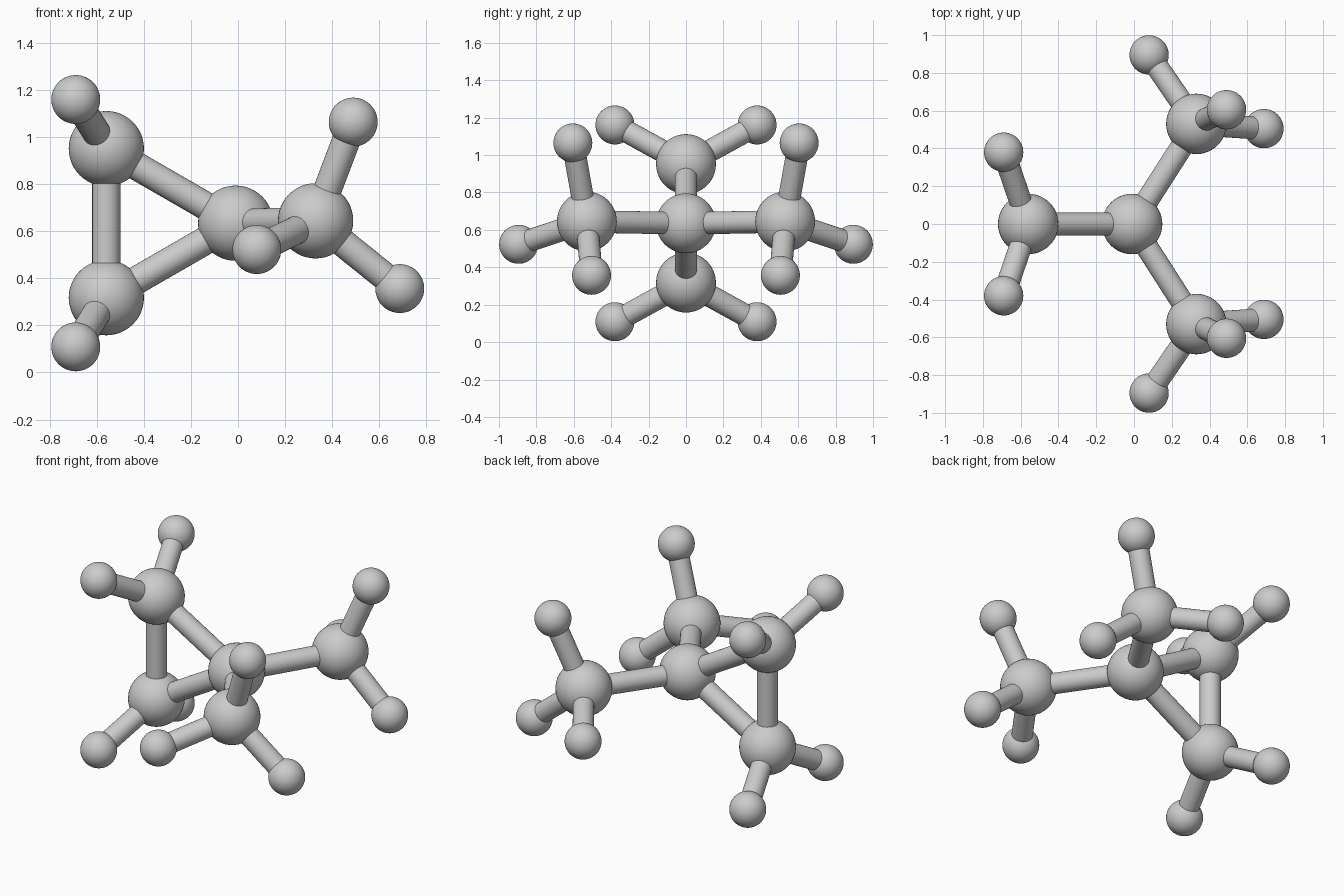
import bpy
from math import radians
from mathutils import Vector

if "Cube" in bpy.data.objects:
    bpy.data.objects.remove(bpy.data.objects["Cube"])

BIG_R, SMALL_R, BOND_R = 0.16, 0.104, 0.06


def smooth(ob):
    bpy.ops.object.shade_smooth_by_angle(angle=radians(40))
    return ob


def atom(name, pos, radius):
    bpy.ops.mesh.primitive_uv_sphere_add(segments=48, ring_count=24, radius=radius, location=pos)
    ob = bpy.context.object
    ob.name = name
    return smooth(ob)


def bond(name, a, b):
    a, b = Vector(a), Vector(b)
    bpy.ops.mesh.primitive_cylinder_add(vertices=32, radius=BOND_R, depth=(b - a).length,
                                        location=(a + b) / 2)
    ob = bpy.context.object
    ob.name = name
    ob.rotation_euler = (b - a).to_track_quat('Z', 'Y').to_euler()
    return smooth(ob)


# Central atom
MID_Z = 0.635
center = (-0.01, 0, MID_Z)
atom("center_atom", center, BIG_R)

# Triangle ring: upper and lower atoms, each with two small atoms
ring = {}
for level, s in (("upper", 1), ("lower", -1)):
    pos = ring[level] = (-0.56, 0, MID_Z + s * 0.317)
    atom(f"{level}_ring_atom", pos, BIG_R)
    bond(f"{level}_ring_bond", center, pos)
    for side, m in (("front", -1), ("back", 1)):
        tip = (-0.69, m * 0.38, MID_Z + s * 0.526)
        atom(f"{level}_{side}_small_atom", tip, SMALL_R)
        bond(f"{level}_{side}_small_bond", pos, tip)
bond("vertical_ring_bond", ring["lower"], ring["upper"])

# Front and back arms: one large atom with three small atoms, mirrored in y
tips = {"top": (0.49, 0.605, 1.065), "outer": (0.08, 0.895, 0.523), "low": (0.688, 0.505, 0.357)}
for side, m in (("front", -1), ("back", 1)):
    hub = (0.33, m * 0.53, 0.645)
    atom(f"{side}_arm_atom", hub, BIG_R)
    bond(f"{side}_arm_bond", center, hub)
    for part, (x, y, z) in tips.items():
        tip = (x, m * y, z)
        atom(f"{side}_arm_{part}_small_atom", tip, SMALL_R)
        bond(f"{side}_arm_{part}_small_bond", hub, tip)
